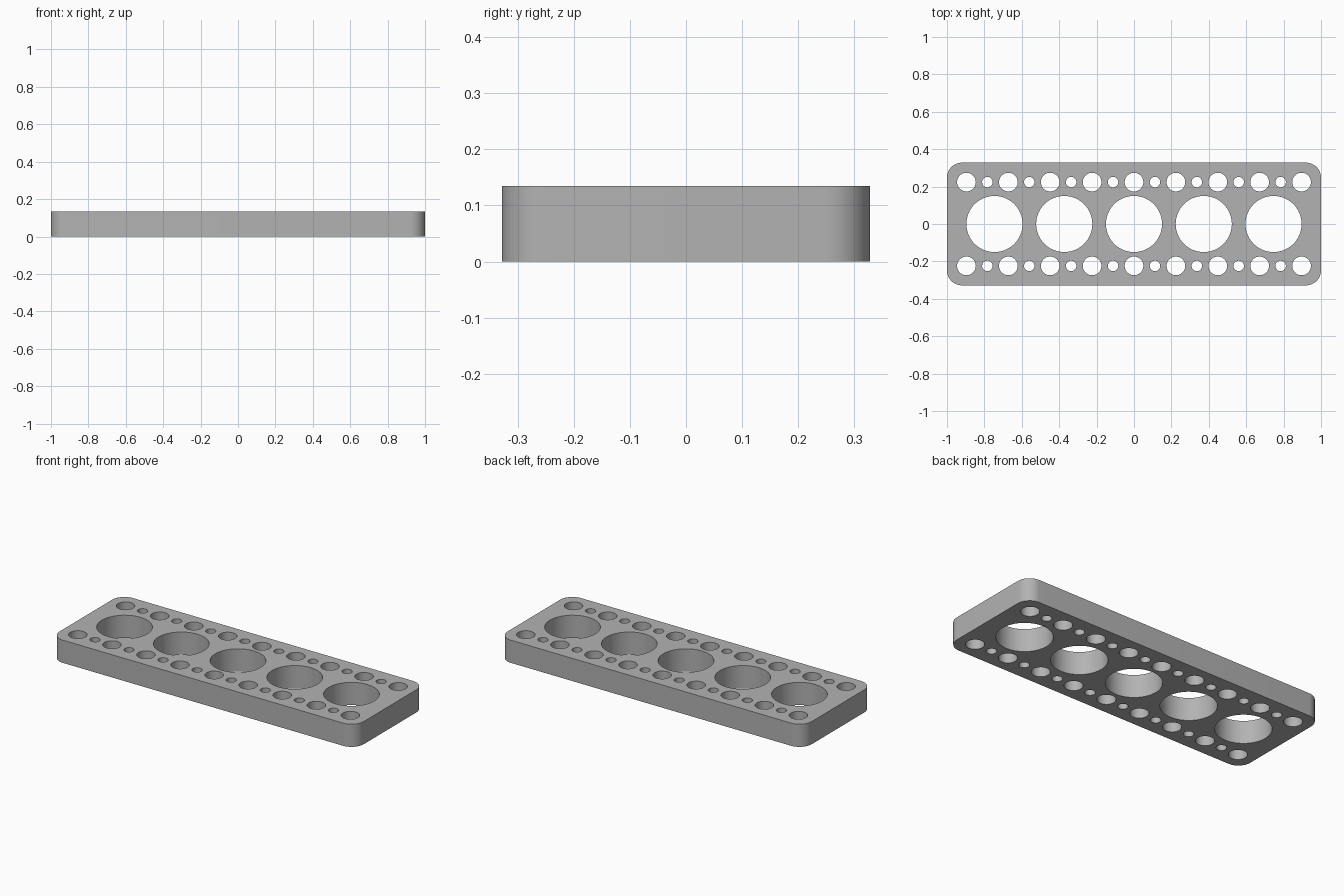
import bpy
import bmesh
from math import cos, sin, pi, radians

cube = bpy.data.objects.get("Cube")
if cube:
    bpy.data.objects.remove(cube, do_unlink=True)

HALF_X, HALF_Y, HEIGHT, CORNER = 1.0, 0.328, 0.135, 0.08
PITCH = 0.224          # spacing of the medium holes
ROW_Y = 0.224          # offset of the two hole rows

grey = bpy.data.materials.new("plain grey")
grey.use_nodes = True
colour = (0.45, 0.45, 0.45, 1)
grey.diffuse_color = colour
grey.node_tree.nodes["Principled BSDF"].inputs["Base Color"].default_value = colour


def circle(x, y, radius, sides):
    return [(x + radius * cos(2 * pi * i / sides),
             y + radius * sin(2 * pi * i / sides)) for i in range(sides)]


def rounded_rectangle(hx, hy, radius, steps=12):
    points = []
    for quarter, (sx, sy) in enumerate([(1, 1), (-1, 1), (-1, -1), (1, -1)]):
        for i in range(steps + 1):
            a = (quarter + i / steps) * pi / 2
            points.append((sx * (hx - radius) + radius * cos(a),
                           sy * (hy - radius) + radius * sin(a)))
    return points


# Outline, then the large, medium and small through holes
loops = [rounded_rectangle(HALF_X, HALF_Y, CORNER)]
loops += [circle(0.373 * i, 0, 0.15, 64) for i in range(-2, 3)]
for y in (-ROW_Y, ROW_Y):
    loops += [circle(PITCH * i, y, 0.05, 40) for i in range(-4, 5)]
    loops += [circle(PITCH * (i + 0.5), y, 0.028, 32) for i in range(-4, 4)]

# Fill the flat profile and extrude it into the plate
bm = bmesh.new()
for loop in loops:
    verts = [bm.verts.new((x, y, 0)) for x, y in loop]
    for a, b in zip(verts, verts[1:] + verts[:1]):
        bm.edges.new((a, b))
bmesh.ops.triangle_fill(bm, edges=bm.edges[:], use_beauty=True, normal=(0, 0, 1))
result = bmesh.ops.extrude_face_region(bm, geom=bm.faces[:], use_keep_orig=True)
top = [g for g in result["geom"] if isinstance(g, bmesh.types.BMVert)]
bmesh.ops.translate(bm, verts=top, vec=(0, 0, HEIGHT))
bmesh.ops.recalc_face_normals(bm, faces=bm.faces[:])

mesh = bpy.data.meshes.new("perforated_plate")
bm.to_mesh(mesh)
bm.free()
mesh.materials.append(grey)
plate = bpy.data.objects.new("perforated_plate", mesh)
bpy.context.collection.objects.link(plate)

# Smooth round walls with crisp rims
bpy.ops.object.select_all(action="DESELECT")
plate.select_set(True)
bpy.context.view_layer.objects.active = plate
bpy.ops.object.shade_smooth_by_angle(angle=radians(30))
